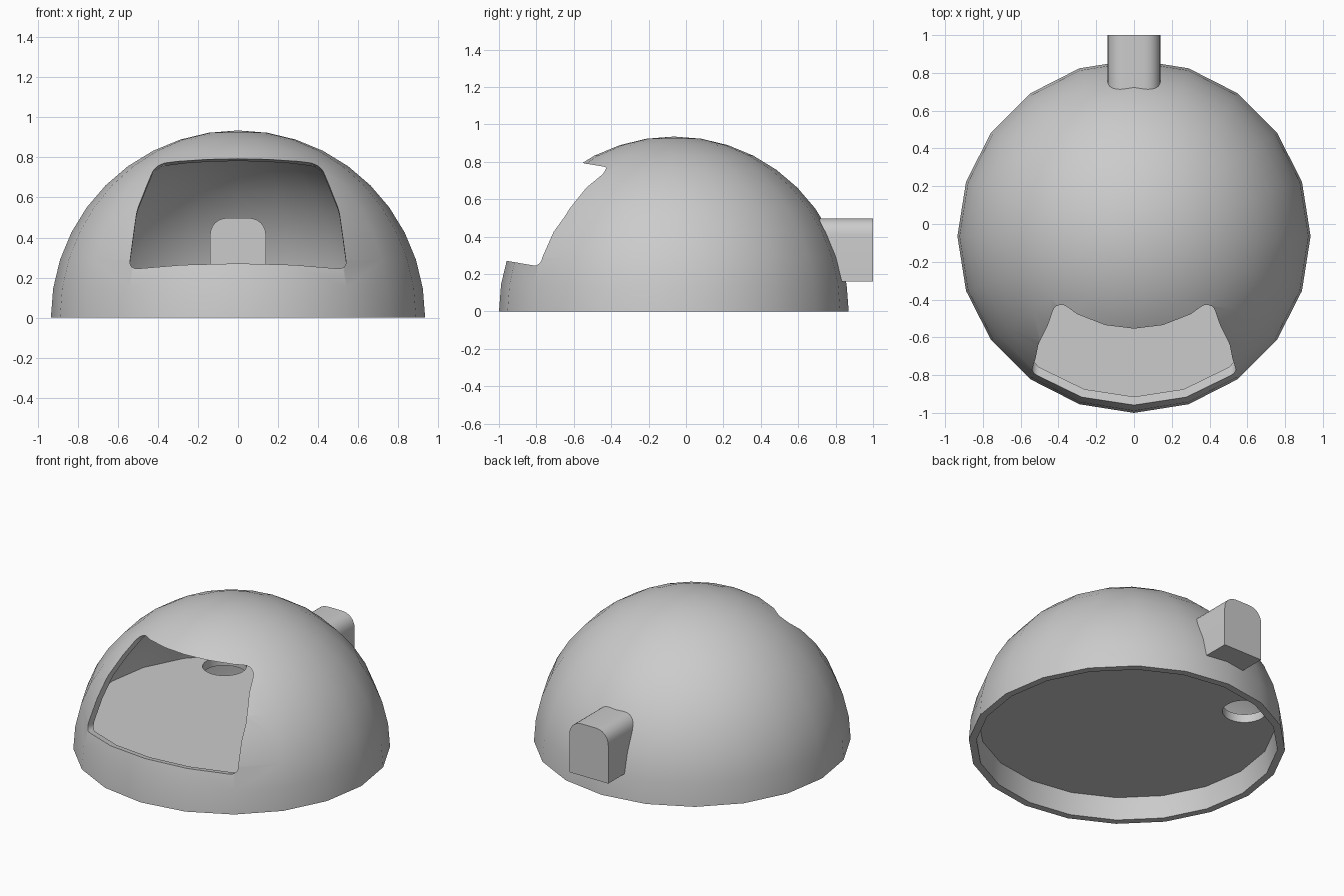
import bpy, bmesh, math
from mathutils import Vector

if "Cube" in bpy.data.objects:
    bpy.data.objects.remove(bpy.data.objects["Cube"])

CENTRE = Vector((0, -0.065, 0))
OUTER, INNER, SIDES = 0.935, 0.89, 20

grey = bpy.data.materials.new("plain grey")
grey.use_nodes = True
colour = (0.6, 0.6, 0.6, 1)
grey.diffuse_color = colour
grey.node_tree.nodes["Principled BSDF"].inputs["Base Color"].default_value = colour


def make(name, bm, material=grey):
    bmesh.ops.recalc_face_normals(bm, faces=bm.faces)
    mesh = bpy.data.meshes.new(name)
    bm.to_mesh(mesh)
    bm.free()
    obj = bpy.data.objects.new(name, mesh)
    bpy.context.collection.objects.link(obj)
    if material:
        mesh.materials.append(material)
    return obj


def revolve(name, profile, centre, sides, closed=True):
    """Spin an (r, z) profile about a vertical axis."""
    bm = bmesh.new()
    verts = [bm.verts.new((0, -r, z)) for r, z in profile]
    edges = [bm.edges.new(p) for p in zip(verts, verts[1:])]
    if closed:
        edges.append(bm.edges.new((verts[-1], verts[0])))
    bmesh.ops.spin(bm, geom=verts + edges, axis=(0, 0, 1), cent=(0, 0, 0),
                   angle=math.tau, steps=sides, use_duplicate=False)
    bmesh.ops.remove_doubles(bm, verts=bm.verts, dist=0.0005)
    bmesh.ops.translate(bm, verts=bm.verts, vec=centre)
    return make(name, bm)


def prism(name, outline, y0, y1, slope=0, material=grey):
    """Extrude an (x, z) outline along y, dropping z by slope."""
    bm = bmesh.new()
    face = bm.faces.new([bm.verts.new((x, y0, z)) for x, z in outline])
    new = bmesh.ops.extrude_face_region(bm, geom=[face])["geom"]
    bmesh.ops.translate(bm, verts=[v for v in new if isinstance(v, bmesh.types.BMVert)],
                        vec=(0, y1 - y0, -slope * (y1 - y0)))
    return make(name, bm, material)


def rounded(corners, steps=6):
    """Round each (x, z, radius) corner of an outline."""
    points = []
    for i, (x, z, radius) in enumerate(corners):
        p = Vector((x, z))
        if not radius:
            points.append(p)
            continue
        a = Vector(corners[i - 1][:2]) - p
        b = Vector(corners[(i + 1) % len(corners)][:2]) - p
        reach = radius / math.tan(a.angle(b) / 2)
        a, b = p + a.normalized() * reach, p + b.normalized() * reach
        for k in range(steps + 1):
            t = k / steps
            w = 2 * t * (1 - t) * 0.8
            points.append((a * (1 - t) ** 2 + b * t ** 2 + p * w) / ((1 - t) ** 2 + t ** 2 + w))
    return points


def mirrored(half):
    return half + [(-x, z, r) for x, z, r in reversed(half)]


def smooth(obj):
    bpy.ops.object.select_all(action="DESELECT")
    obj.select_set(True)
    bpy.context.view_layer.objects.active = obj
    bpy.ops.object.shade_smooth_by_angle(angle=math.radians(35))


def cut(obj, cutter):
    mod = obj.modifiers.new("opening", "BOOLEAN")
    mod.operation, mod.solver, mod.object = "DIFFERENCE", "EXACT", cutter
    bpy.context.view_layer.objects.active = obj
    bpy.ops.object.modifier_apply(modifier=mod.name)
    bpy.data.objects.remove(cutter)


# hollow dome shell
steps = SIDES // 2
arc = [(math.cos(i * math.pi / 2 / steps), math.sin(i * math.pi / 2 / steps))
       for i in range(steps + 1)]
arc[-1] = (0, 1)
shell = [(OUTER * r, OUTER * z) for r, z in arc] + [(INNER * r, INNER * z) for r, z in reversed(arc)]
dome = revolve("dome", shell[:steps + 1] + shell[steps + 1:], CENTRE, SIDES)
# remove the seam running along the axis between the two skins
bm = bmesh.new()
bm.from_mesh(dome.data)
bmesh.ops.delete(bm, geom=[e for e in bm.edges if not e.link_faces], context="EDGES")
bmesh.ops.recalc_face_normals(bm, faces=bm.faces)
bm.to_mesh(dome.data)
bm.free()

# front opening, sloping down towards the back
y_front, y_ref, slope = -1.3, -0.78, 0.17
lift = slope * (y_ref - y_front)
half = [(0.545, 0.24, 0.04), (0.505, 0.56, 0.3), (0.41, 0.832, 0.08)]
outline = rounded([(x, z + lift, r) for x, z, r in mirrored(half)])
cut(dome, prism("opening_cutter", outline, y_front, -0.2, slope, None))
smooth(dome)

# round floor with a drain hole
floor = revolve("floor", [(0, 0.2), (0.875, 0.2), (0.882, 0.145), (0, 0.145)], CENTRE, SIDES, False)
cut(floor, revolve("hole_cutter", [(0, 0.4), (0.13, 0.4), (0.13, 0), (0, 0)], (-0.44, 0.49, 0), 32, False))
smooth(floor)

# arched block through the back wall
block = prism("rear_block", rounded(mirrored([(0.14, 0.16, 0), (0.14, 0.498, 0.09)])), 0.64, 1.0)
smooth(block)
